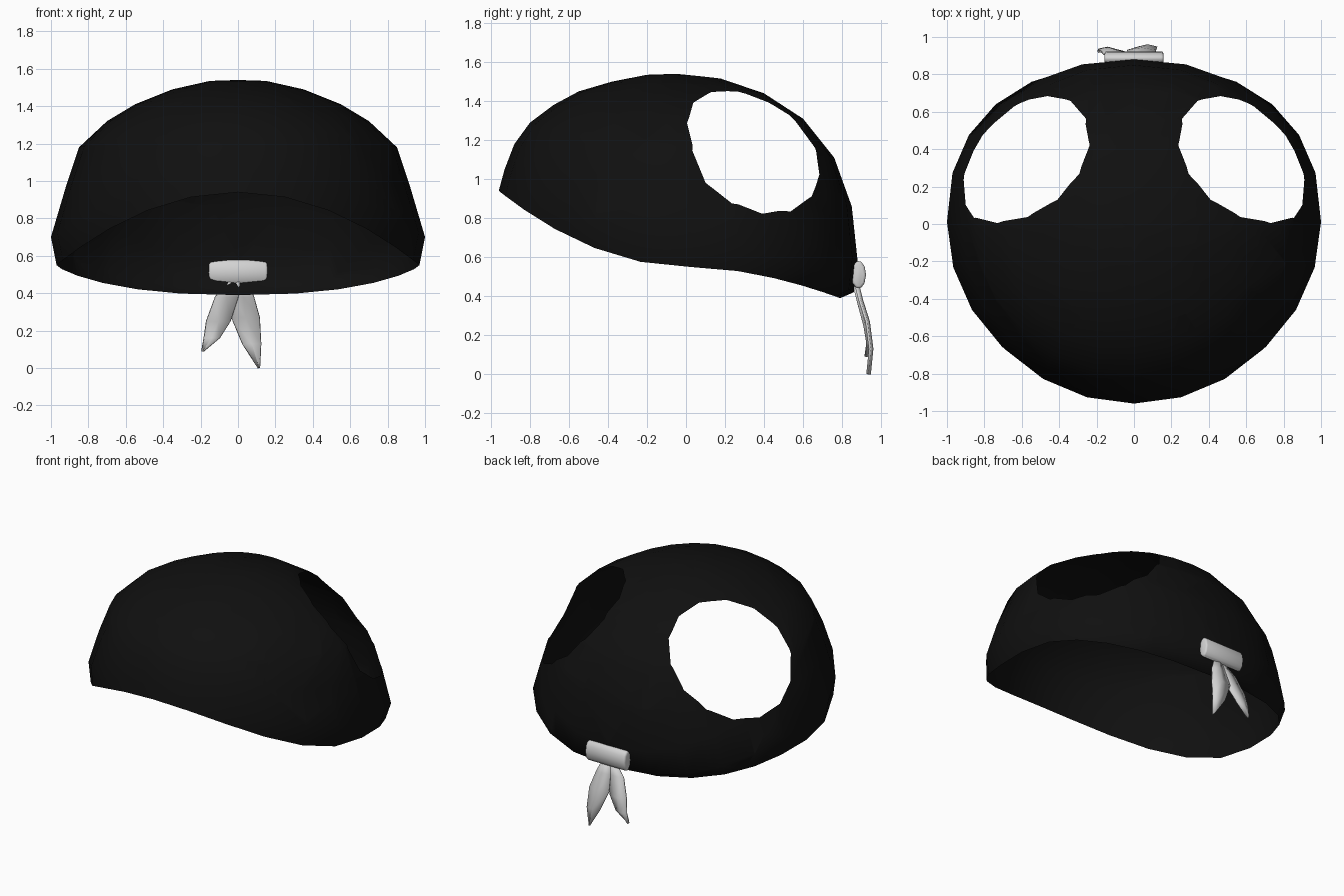
import bpy, bmesh
from math import sin, cos, pi, copysign
from mathutils import Vector

cube = bpy.data.objects.get("Cube")
if cube:
    bpy.data.objects.remove(cube, do_unlink=True)


def material(name, rgb):
    m = bpy.data.materials.new(name)
    m.use_nodes = True
    m.diffuse_color = (*rgb, 1)
    bsdf = m.node_tree.nodes["Principled BSDF"]
    bsdf.inputs["Base Color"].default_value = (*rgb, 1)
    bsdf.inputs["Roughness"].default_value = 0.8
    return m


def finish(bm, name, mat):
    mesh = bpy.data.meshes.new(name)
    bm.to_mesh(mesh)
    bm.free()
    mesh.materials.append(mat)
    for p in mesh.polygons:
        p.use_smooth = True
    ob = bpy.data.objects.new(name, mesh)
    bpy.context.collection.objects.link(ob)
    return ob


black = material("black cloth", (0.005, 0.005, 0.005))
grey = material("light grey ribbon", (0.65, 0.65, 0.65))

# Cap shell: crown-to-rim profiles, blended around the head
FRONT = [(-.2, 1.535), (-.38, 1.5), (-.55, 1.45), (-.68, 1.38), (-.8, 1.29), (-.88, 1.18), (-.93, 1.05), (-.96, .94)]
SIDE = [(.15, 1.535), (.35, 1.49), (.55, 1.41), (.7, 1.32), (.85, 1.18), (.92, .97), (1.0, .7), (.97, .55)]
BACK = [(.18, 1.515), (.4, 1.44), (.6, 1.31), (.76, 1.11), (.85, .86), (.88, .58), (.86, .42), (.79, .39)]
SEGMENTS = 24


def bulge(v, p):
    return copysign(abs(v) ** p, v)


bm = bmesh.new()
rings = []
for i, (front, side, back) in enumerate(zip(FRONT, SIDE, BACK)):
    t = (i + 1) / len(SIDE)
    mid = -.05 + .07 * t
    ring = []
    for k in range(SEGMENTS):
        a = 2 * pi * k / SEGMENTS
        s, c = sin(a), cos(a)
        if abs(c) < 1e-6:
            c = 0
        end, power, weight = (back, 1 - .15 * t, 1.5) if c > 0 else (front, 1, 2)
        w = abs(c) ** weight
        ring.append(bm.verts.new((bulge(s, power) * side[0],
                                  mid + abs(c) ** power * (end[0] - mid) * (c != 0),
                                  w * end[1] + (1 - w) * side[1])))
    rings.append(ring)
apex = bm.verts.new((0, -.05, 1.54))
for k in range(SEGMENTS):
    n = (k + 1) % SEGMENTS
    bm.faces.new((apex, rings[0][n], rings[0][k]))
    for r0, r1 in zip(rings, rings[1:]):
        bm.faces.new((r0[k], r0[n], r1[n], r1[k]))
bmesh.ops.recalc_face_normals(bm, faces=bm.faces)
if sum(f.normal.z for f in bm.faces) < 0:
    bmesh.ops.reverse_faces(bm, faces=bm.faces)


# Ear openings: cut a many-sided oval through each side of the shell
def cut_opening(bm, sign, sides=14):
    centre = Vector((.59 * sign, .34, 1.15))
    axis = Vector((.645 * sign, .452, .615)).normalized()
    u = Vector((.655 * sign, -.2, -.54))
    u = (u - axis * u.dot(axis)).normalized()
    v = axis.cross(u)
    corners = [centre + u * .435 * cos(2 * pi * k / sides) + v * .385 * sin(2 * pi * k / sides)
               for k in range(sides)]
    planes = []

    def inside():
        out = []
        for f in bm.faces:
            p = f.calc_center_median()
            if (p - centre).dot(axis) > -.4 and all((p - co).dot(no) < 0 for co, no in planes):
                out.append(f)
        return out

    for p, q in zip(corners, corners[1:] + corners[:1]):
        normal = (q - p).cross(axis).normalized()
        if normal.dot(p - centre) < 0:
            normal.negate()
        faces = inside()
        geom = faces + list({e for f in faces for e in f.edges}) + list({w for f in faces for w in f.verts})
        bmesh.ops.bisect_plane(bm, geom=geom, dist=1e-5, plane_co=p, plane_no=normal)
        planes.append((p, normal))
    bmesh.ops.delete(bm, geom=inside(), context='FACES')


for sign in (1, -1):
    cut_opening(bm, sign)
finish(bm, "cap_shell", black)

# Ribbon knot at the back
bpy.ops.mesh.primitive_cylinder_add(vertices=10, radius=1, depth=2, rotation=(0, pi / 2, 0),
                                    location=(0, .885, .51))
knot = bpy.context.object
knot.name = "ribbon_knot"
knot.scale = (.073, .038, .158)
bpy.ops.object.transform_apply(location=False, rotation=True, scale=True)
knot.data.materials.append(grey)
bevel = knot.modifiers.new("soft_ends", 'BEVEL')
bevel.width = .022
bevel.segments = 2
bpy.ops.object.shade_smooth()


# Ribbon tails: rows of centre x, y, z and half width
def ribbon_tail(name, rows):
    bm = bmesh.new()
    strip = [[bm.verts.new((x + s * hw, y + (0 if s else .012), z)) for s in (-1, 0, 1)]
             for x, y, z, hw in rows]
    for a, b in zip(strip, strip[1:]):
        for j in range(2):
            bm.faces.new((a[j], a[j + 1], b[j + 1], b[j]))
    bmesh.ops.recalc_face_normals(bm, faces=bm.faces)
    ob = finish(bm, name, grey)
    solid = ob.modifiers.new("thickness", 'SOLIDIFY')
    solid.thickness = .012
    solid.offset = 0


ribbon_tail("ribbon_tail_right", [(-.02, .86, .46, .03), (-.06, .88, .38, .062), (-.105, .915, .25, .065),
                                  (-.14, .93, .16, .042), (-.19, .92, .09, .004)])
ribbon_tail("ribbon_tail_left", [(.02, .87, .46, .03), (.03, .89, .38, .055), (.04, .925, .27, .076),
                                 (.073, .943, .13, .05), (.112, .93, 0, .004)])
